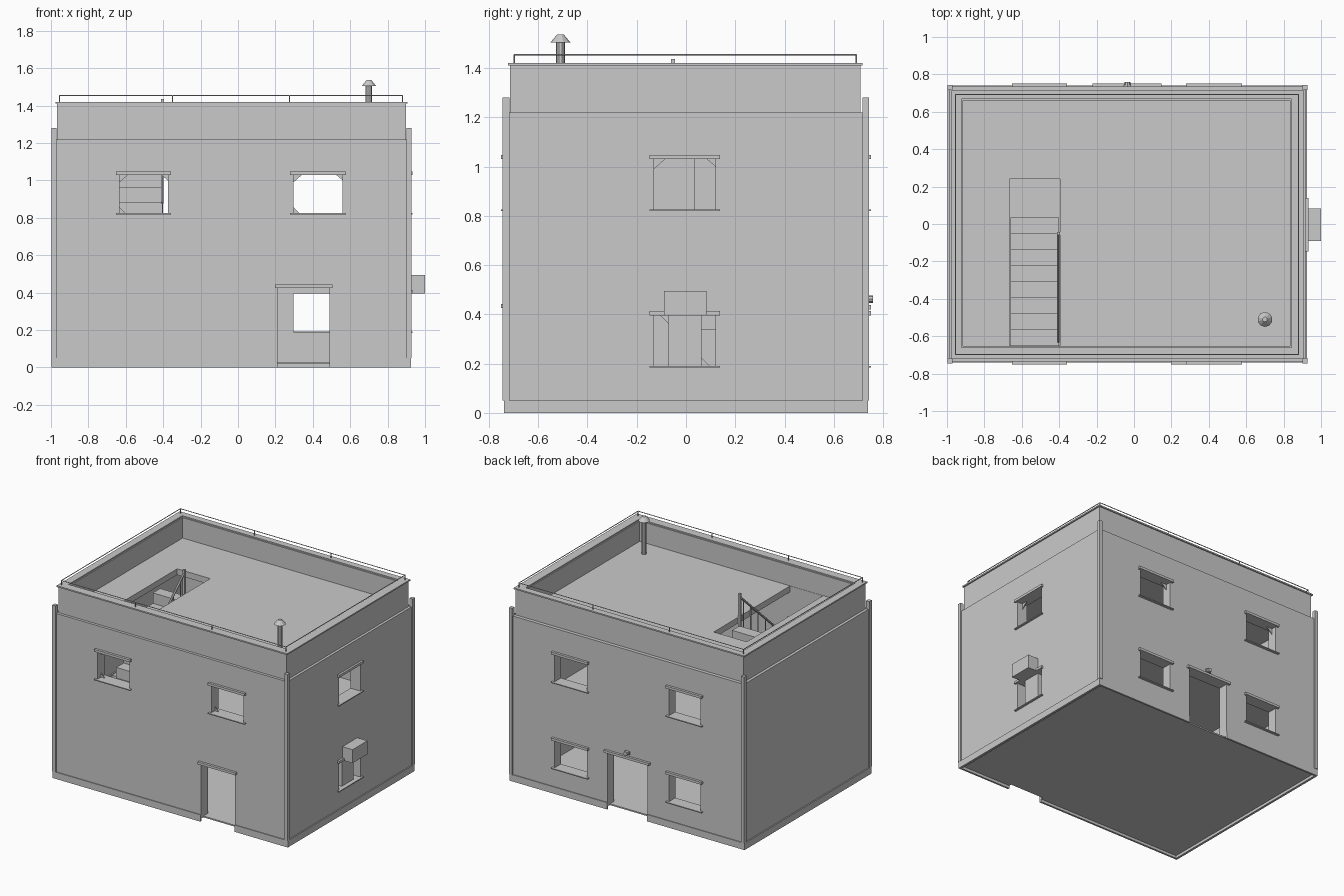
import bpy, bmesh, math
from mathutils import Vector

if "Cube" in bpy.data.objects:
    bpy.data.objects.remove(bpy.data.objects["Cube"])

grey = bpy.data.materials.new("plaster_grey")
grey.diffuse_color = (0.59, 0.59, 0.59, 1)
grey.use_nodes = True
grey.node_tree.nodes["Principled BSDF"].inputs["Base Color"].default_value = grey.diffuse_color


def finish(name, bm):
    bmesh.ops.recalc_face_normals(bm, faces=bm.faces)
    me = bpy.data.meshes.new(name)
    bm.to_mesh(me)
    bm.free()
    me.materials.append(grey)
    ob = bpy.data.objects.new(name, me)
    bpy.context.collection.objects.link(ob)
    return ob


def box(name, x0, x1, y0, y1, z0, z1):
    bm = bmesh.new()
    bmesh.ops.create_cube(bm, size=1)
    for v in bm.verts:
        v.co = ((x0 + x1) / 2 + v.co.x * (x1 - x0),
                (y0 + y1) / 2 + v.co.y * (y1 - y0),
                (z0 + z1) / 2 + v.co.z * (z1 - z0))
    return finish(name, bm)


def prism(name, pts, axis, a, b):
    """Extrude a 2D outline along x (pts = y,z) or y (pts = x,z)."""
    def put(p, d):
        return (d, p[0], p[1]) if axis == 'x' else (p[0], d, p[1])
    bm = bmesh.new()
    lo = [bm.verts.new(put(p, a)) for p in pts]
    hi = [bm.verts.new(put(p, b)) for p in pts]
    bm.faces.new(lo)
    bm.faces.new(hi)
    for i in range(len(pts)):
        j = (i + 1) % len(pts)
        bm.faces.new((lo[i], lo[j], hi[j], hi[i]))
    return finish(name, bm)


def rod(name, p, q, r, sides=6, r2=None):
    p, q = Vector(p), Vector(q)
    d = q - p
    bm = bmesh.new()
    bmesh.ops.create_cone(bm, cap_ends=True, segments=sides, radius1=r,
                          radius2=r if r2 is None else r2, depth=d.length)
    rot = d.to_track_quat('Z', 'Y')
    for v in bm.verts:
        v.co = rot @ v.co + (p + q) / 2
    return finish(name, bm)


def cut(ob, boxes):
    """Subtract boxes from an object and keep the plain result."""
    cutters = [box("cutter", *b) for b in boxes]
    for c in cutters:
        c.hide_render = True
        m = ob.modifiers.new("cut", 'BOOLEAN')
        m.operation, m.solver, m.object = 'DIFFERENCE', 'EXACT', c
    dg = bpy.context.evaluated_depsgraph_get()
    me = bpy.data.meshes.new_from_object(ob.evaluated_get(dg))
    ob.modifiers.clear()
    ob.data = me
    for c in cutters:
        bpy.data.objects.remove(c)


# Main dimensions
IX0, IX1, IY0, IY1 = -0.915, 0.835, -0.652, 0.66      # inner wall faces
WX0, WX1, WY = -0.988, 0.917, 0.734                   # outer wall faces
WINX = [(-0.633, -0.375), (0.297, 0.56)]
SIDE = (-0.13, 0.12)
LOW, HIGH = (0.19, 0.395), (0.825, 1.03)
FLOOR2, LEDGE, ROOF = 0.575, 1.22, 1.26
front_door = (0.21, 0.49, -1, -0.6, -1, 0.425)
back_door = (-0.198, 0.128, 0.6, 1, -1, 0.42)

# Walls and upper floor with all openings
walls = box("walls", WX0, WX1, -WY, WY, 0.02, LEDGE)
holes = [(IX0, IX1, IY0, IY1, -1, 0.545),
         (IX0, IX1, IY0, IY1, FLOOR2, 2),
         (-0.905, -0.68, -0.45, 0.15, 0.5, 0.6),
         front_door, back_door]
for x0, x1 in WINX:
    holes += [(x0, x1, -1, -0.6, *HIGH), (x0, x1, 0.6, 1, *HIGH),
              (x0, x1, 0.6, 1, *LOW)]
holes += [(0.8, 1, *SIDE, *z) for z in (LOW, HIGH)]
cut(walls, holes)

# Ground floor slab, raised a little above the plinth foot
box("ground_floor", WX0 + 0.03, WX1 - 0.03, -WY + 0.03, WY - 0.03, 0.018, 0.028)

# Roof slab with stair hatch
roof = box("roof_slab", IX0 - 0.01, IX1 + 0.01, IY0 - 0.01, IY1 + 0.01, 1.215, ROOF)
cut(roof, [(-0.665, -0.395, -0.65, 0.24, 1, 2)])

# Plinth strip, interrupted at both doors
plinth = box("plinth", -0.997, 0.925, -0.740, 0.740, 0, 0.05)
cut(plinth, [(WX0 + 0.008, WX1 - 0.008, -WY + 0.008, WY - 0.008, -1, 1),
             (0.21, 0.49, -1, -0.6, -1, 1), (-0.198, 0.128, 0.6, 1, -1, 1)])

# Parapet and its coping
parapet = box("parapet", -0.967, 0.898, -0.714, 0.708, LEDGE - 0.002, 1.411)
cut(parapet, [(IX0, IX1, IY0, IY1, 1, 2)])
coping = box("coping", -0.977, 0.907, -0.722, 0.716, 1.41, 1.42)
cut(coping, [(IX0 - 0.008, IX1 + 0.008, IY0 - 0.008, IY1 + 0.008, 1, 2)])

# Corner posts
for x in (-0.997, 0.901):
    for y in (-0.745, 0.716):
        box("corner_post", x, x + 0.026, y, y + 0.028, 0.05, 1.28)

# Roof railing
RX0, RX1, RY0, RY1 = -0.955, 0.88, -0.697, 0.692
ring = [(RX0, RY0), (RX1, RY0), (RX1, RY1), (RX0, RY1)]
for i, p in enumerate(ring):
    q = ring[(i + 1) % 4]
    rod("roof_rail", (*p, 1.454), (*q, 1.454), 0.003)
for x in (RX0, -0.35, 0.275, RX1):
    for y in (RY0, RY1):
        rod("rail_post", (x, y, 1.415), (x, y, 1.456), 0.003)


# Lintels and sills
def trim(name, a, b, z, side):
    if side == 'right':
        box(name, 0.90, 0.932, a, b, *z)
    else:
        y = sorted((side * 0.72, side * 0.752))
        box(name, a, b, *y, *z)


openings = [(x, z, s) for x in WINX
            for z, s in ((HIGH, -1), (HIGH, 1), (LOW, 1))]
openings += [(SIDE, LOW, 'right'), (SIDE, HIGH, 'right')]
for (a, b), (z0, z1), s in openings:
    trim("window_lintel", a - 0.018, b + 0.018, (z1, z1 + 0.018), s)
    trim("window_sill", a - 0.018, b + 0.018, (z0 - 0.006, z0 + 0.001), s)
    if (z0, z1) == LOW:
        continue
    # Broken pane pieces left in the corners
    corners = [(a, 0.045, z1, -0.04), (b, -0.035, z1, -0.03)]
    if s != 'right':
        corners.append((a, 0.03, z0, 0.03))
    for u, du, v, dv in corners:
        pts = [(u, v), (u + du, v), (u, v + dv)]
        if s == 'right':
            prism("pane_shard", pts, 'x', 0.870, 0.875)
        else:
            prism("pane_shard", pts, 'y', s * 0.690, s * 0.695)
trim("front_door_lintel", 0.197, 0.505, (0.425, 0.443), -1)
trim("back_door_lintel", -0.222, 0.148, (0.42, 0.438), 1)

# Lamp above the back door
rod("lamp_arm", (-0.035, 0.72, 0.462), (-0.035, 0.76, 0.462), 0.015, 8)
box("lamp_base", -0.055, -0.015, 0.72, 0.742, 0.45, 0.474)

# Cooling unit and the board below it
box("cooling_unit", 0.86, 1.0, -0.09, 0.083, 0.395, 0.495)
box("window_board", 0.86, 0.90, -0.072, 0.062, 0.19, 0.395)

# Roof flue with a conical hat
rod("flue_pipe", (0.70, -0.51, 1.25), (0.70, -0.51, 1.51), 0.018, 10)
rod("flue_hat", (0.70, -0.51, 1.505), (0.70, -0.51, 1.537), 0.040, 10, 0.013)

# Upper stair flight, rising to the roof hatch
run, rise, n = 0.0855, 0.0775, 8
pts = [(-0.65, FLOOR2)]
for i in range(n):
    z = FLOOR2 + rise * (i + 1)
    pts += [(-0.65 + run * i, z), (-0.65 + run * (i + 1), z)]
pts.append((0.034, FLOOR2))
prism("upper_stairs", pts, 'x', -0.66, -0.40)

# Lower stair flight, rising the other way along the wall
pts = [(0.375, 0.028)]
for i in range(7):
    z = 0.028 + 0.078 * (i + 1)
    pts += [(0.375 - 0.08 * i, z), (0.375 - 0.08 * (i + 1), z)]
pts += [(-0.185, 0.48), (0.25, 0.028)]
prism("lower_stairs", pts, 'x', -0.90, -0.685)

# Stair handrail
box("handrail_post", -0.412, -0.396, -0.06, -0.044, 1.11, 1.436)
rod("handrail", (-0.404, -0.052, 1.41), (-0.404, -0.63, 0.88), 0.008)
for i in range(1, 8):
    y = -0.65 + run * (i - 0.5)
    z = FLOOR2 + rise * i
    rod("baluster", (-0.404, y, z), (-0.404, y, 1.41 + (y + 0.052) * 0.917), 0.004)
